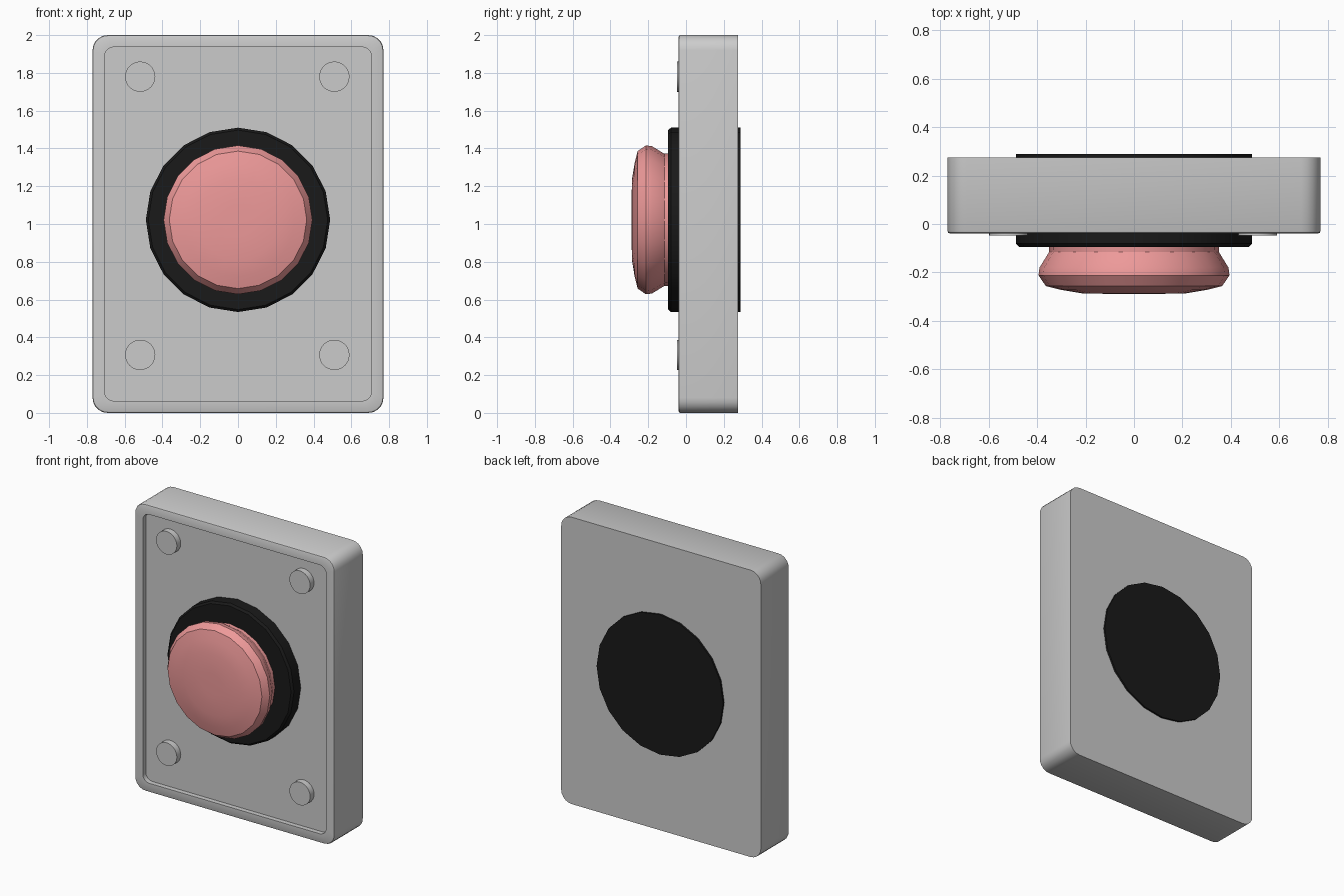
import bpy, bmesh, math
from mathutils import Vector

if "Cube" in bpy.data.objects:
    bpy.data.objects.remove(bpy.data.objects["Cube"])


def material(name, rgb):
    mat = bpy.data.materials.new(name)
    mat.diffuse_color = (*rgb, 1)
    mat.use_nodes = True
    mat.node_tree.nodes["Principled BSDF"].inputs["Base Color"].default_value = mat.diffuse_color
    return mat


def loft(name, rings, mat=None, smooth=30):
    """Skin a stack of closed rings and cap both ends."""
    bm = bmesh.new()
    loops = [[bm.verts.new(p) for p in ring] for ring in rings]
    n = len(loops[0])
    for a, b in zip(loops, loops[1:]):
        for i in range(n):
            j = (i + 1) % n
            bm.faces.new((a[i], a[j], b[j], b[i]))
    bm.faces.new(loops[0])
    bm.faces.new(loops[-1])
    bmesh.ops.recalc_face_normals(bm, faces=bm.faces)
    me = bpy.data.meshes.new(name)
    bm.to_mesh(me)
    bm.free()
    ob = bpy.data.objects.new(name, me)
    bpy.context.collection.objects.link(ob)
    if mat:
        me.materials.append(mat)
    bpy.ops.object.select_all(action='DESELECT')
    ob.select_set(True)
    bpy.context.view_layer.objects.active = ob
    bpy.ops.object.shade_smooth_by_angle(angle=math.radians(smooth))
    return ob


def circle(r, y, cx, cz, sides):
    return [Vector((cx + r * math.sin(2 * math.pi * i / sides), y,
                    cz + r * math.cos(2 * math.pi * i / sides))) for i in range(sides)]


def turned(name, profile, cx, cz, sides, mat=None, smooth=30):
    """Turned part along y from (radius, y) points."""
    return loft(name, [circle(r, y, cx, cz, sides) for r, y in profile], mat, smooth)


def rounded_rect(inset, y, radius, seg=5):
    hx, hz = 0.77 - inset, 1.0 - inset
    pts = []
    for k, (sx, sz) in enumerate(((1, 1), (-1, 1), (-1, -1), (1, -1))):
        for i in range(seg + 1):
            a = math.pi / 2 * (k + i / seg)
            pts.append(Vector((sx * (hx - radius) + radius * math.cos(a), y,
                               1.0 + sz * (hz - radius) + radius * math.sin(a))))
    return pts


red = material("button_red", (0.85, 0.32, 0.32))
black = material("collar_black", (0.01, 0.01, 0.01))

# Wall plate with softened front edge and shallow recessed face
loft("plate", [rounded_rect(i, y, r) for i, y, r in (
    (0, 0.275, 0.08), (0, -0.029, 0.08), (0.003, -0.036, 0.078), (0.01, -0.039, 0.072),
    (0.063, -0.039, 0.05), (0.063, -0.005, 0.05))])

# Black collar passing through the plate
turned("collar", [(0.488, 0.288), (0.488, -0.08), (0.475, -0.094), (0.35, -0.094)],
       0, 1.022, 20, black, 25)

# Mushroom push button with slightly domed face
turned("push_button", [(0.352, -0.08), (0.350, -0.115), (0.390, -0.18), (0.394, -0.212),
                       (0.364, -0.256), (0.30, -0.272), (0.215, -0.286), (0.08, -0.289)],
       0, 1.022, 20, red, 30)

# Corner screws
for x, side in ((-0.518, "left"), (0.51, "right")):
    for z, level in ((0.307, "lower"), (1.78, "upper")):
        turned(f"screw_{level}_{side}", [(0.08, 0.01), (0.08, -0.048)], x, z, 32)
